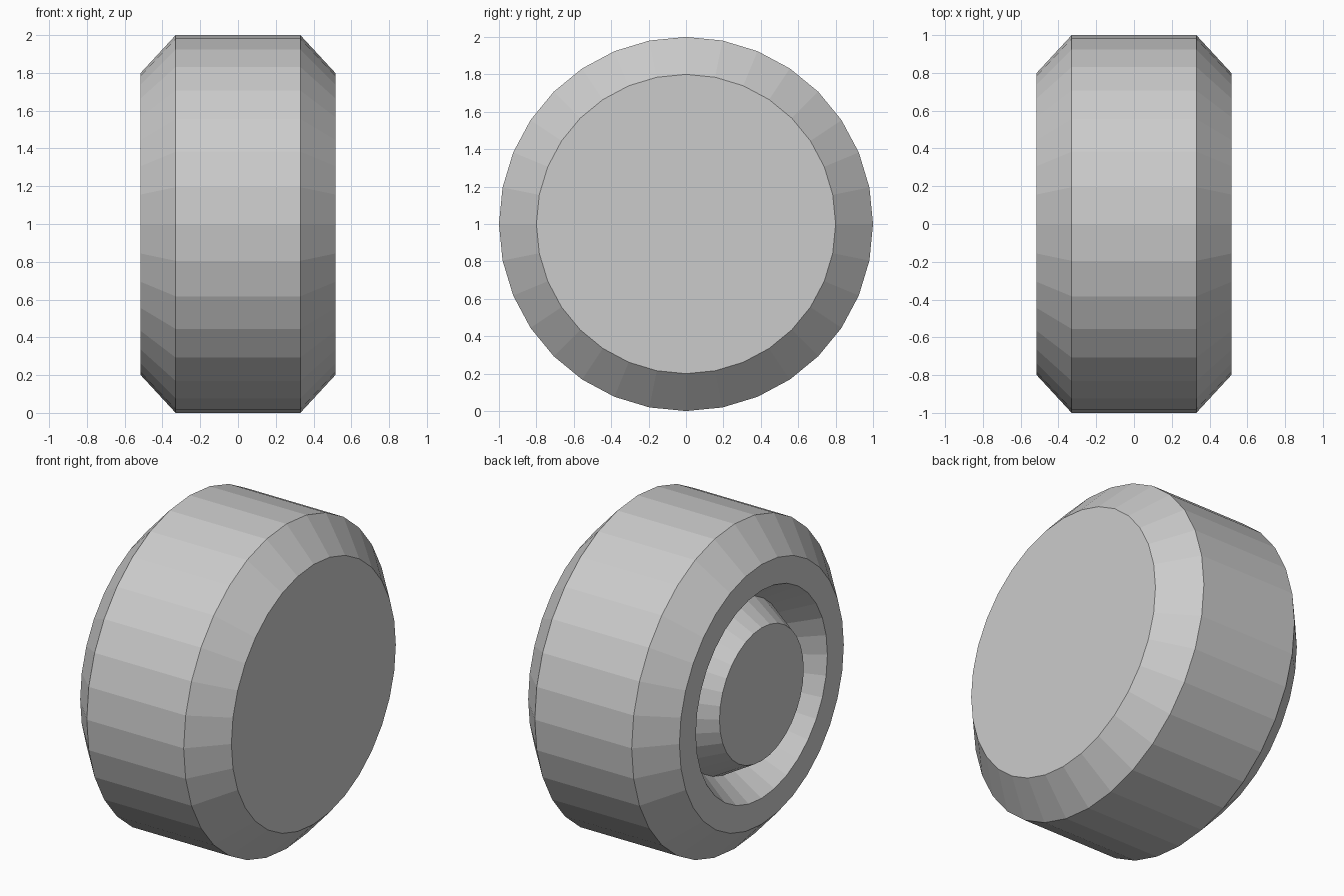
import bpy
import bmesh
from math import sin, cos, pi

cube = bpy.data.objects.get("Cube")
if cube:
    bpy.data.objects.remove(cube, do_unlink=True)

SIDES = 32

grey = bpy.data.materials.new("plain grey")
grey.use_nodes = True
colour = (0.6, 0.6, 0.6, 1)
grey.diffuse_color = colour
grey.node_tree.nodes["Principled BSDF"].inputs["Base Color"].default_value = colour


def lathe_x(name, profile, material):
    """Turn (x, radius) rings around the x axis and cap both ends."""
    bm = bmesh.new()
    rings = []
    for x, r in profile:
        angles = [2 * pi * i / SIDES for i in range(SIDES)]
        rings.append([bm.verts.new((x, r * cos(a), r * sin(a))) for a in angles])
    for a, b in zip(rings, rings[1:]):
        for i in range(SIDES):
            j = (i + 1) % SIDES
            bm.faces.new((a[i], a[j], b[j], b[i]))
    bm.faces.new(rings[0])
    bm.faces.new(rings[-1])
    bmesh.ops.recalc_face_normals(bm, faces=bm.faces)
    mesh = bpy.data.meshes.new(name)
    bm.to_mesh(mesh)
    bm.free()
    mesh.materials.append(material)
    obj = bpy.data.objects.new(name, mesh)
    obj.location.z = 1
    bpy.context.collection.objects.link(obj)
    return obj


# Wheel: raised hub, V groove, rim, bevelled tread, flat closed side
lathe_x("wheel", [
    (-0.515, 0.41),
    (-0.325, 0.52),
    (-0.515, 0.64),
    (-0.515, 0.80),
    (-0.33, 1.0),
    (0.33, 1.0),
    (0.515, 0.80),
], grey)
